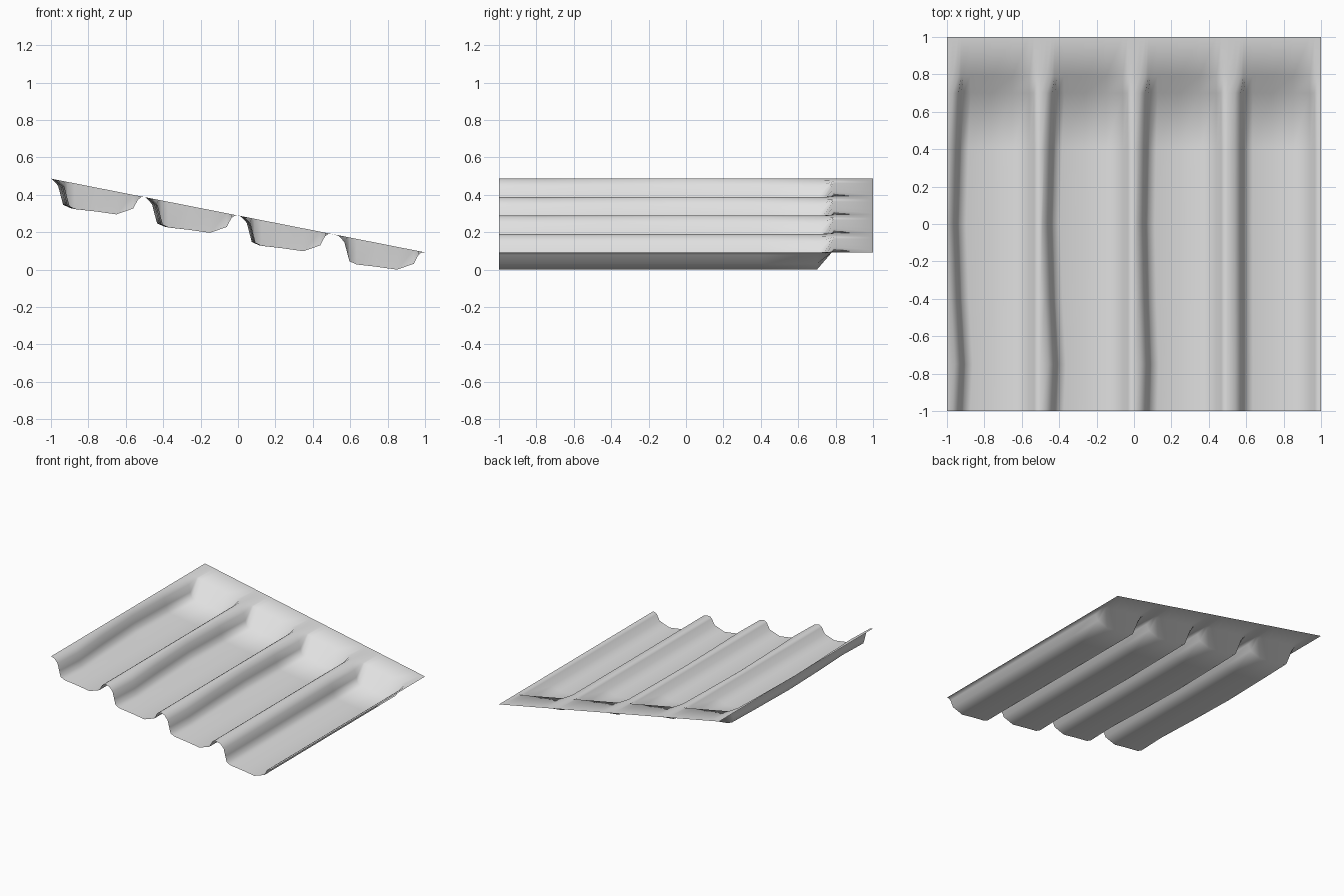
import bpy
import bmesh

old = bpy.data.objects.get("Cube")
if old:
    bpy.data.objects.remove(old, do_unlink=True)

# Material
metal = bpy.data.materials.new("light grey sheet")
metal.use_nodes = True
grey = (0.75, 0.75, 0.75, 1)
metal.diffuse_color = grey
metal.node_tree.nodes["Principled BSDF"].inputs["Base Color"].default_value = grey

# Groove cross-section: offset from the ridge, depth below the sloping plane
STEEP_WALL = [(0.03, 0.003), (0.06, 0.03), (0.075, 0.085), (0.087, 0.127), (0.125, 0.137)]
FLOOR_AND_RISE = [(0.24, 0.128), (0.35, 0.122), (0.44, 0.073), (0.465, 0.02), (0.483, 0.004)]
PITCH = 0.5

# Stations along the sheet: y, groove depth factor, sideways bend of steep walls
STATIONS = [(-1, 1, 0), (-0.75, 1, 0.012), (-0.4, 1, -0.008), (0, 1, -0.022),
            (0.4, 1, -0.01), (0.7, 1, 0.002), (0.79, 0, 0), (1, 0, 0)]
BEND_SCALE = [1, 0.9, 0.6, 0.05]


def plane_z(x):
    return 0.488 - 0.197 * (x + 1)


def cross_section(bend):
    points = []
    for i, scale in enumerate(BEND_SCALE):
        ridge = -1 + i * PITCH
        shift = bend * scale + (0.01 if i == 3 else 0)
        points.append((ridge, 0))
        points += [(ridge + x + shift, d) for x, d in STEEP_WALL]
        points += [(ridge + x, d) for x, d in FLOOR_AND_RISE]
    return points + [(1, 0)]


# Corrugated sheet, with grooves ramping up into a flat back strip
bm = bmesh.new()
rows = []
for y, depth, bend in STATIONS:
    rows.append([bm.verts.new((x, y, plane_z(x) - d * depth))
                 for x, d in cross_section(bend)])
for front, back in zip(rows, rows[1:]):
    for i in range(len(front) - 1):
        face = bm.faces.new((front[i], front[i + 1], back[i + 1], back[i]))
        face.smooth = True

# Rest the lowest groove on the ground
lowest = min(v.co.z for v in bm.verts)
bmesh.ops.translate(bm, verts=bm.verts[:], vec=(0, 0, -lowest))

mesh = bpy.data.meshes.new("corrugated_sheet")
bm.to_mesh(mesh)
bm.free()
mesh.materials.append(metal)
sheet = bpy.data.objects.new("corrugated_sheet", mesh)
bpy.context.collection.objects.link(sheet)
